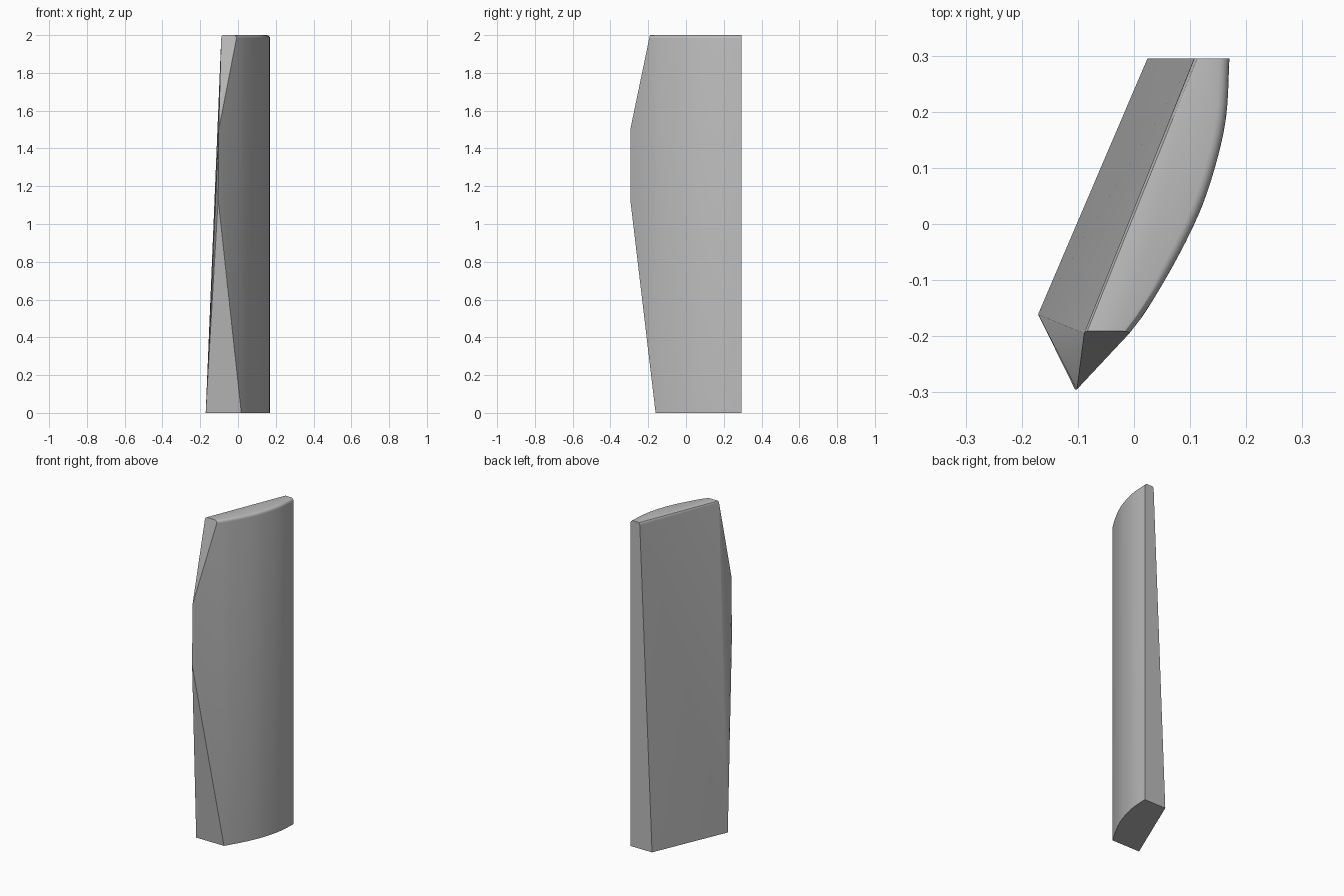
import bpy, bmesh, math

cube = bpy.data.objects.get("Cube")
if cube:
    bpy.data.objects.remove(cube, do_unlink=True)

grey = bpy.data.materials.new("plain grey")
grey.use_nodes = True
colour = (0.5, 0.5, 0.5, 1)
grey.diffuse_color = colour
grey.node_tree.nodes["Principled BSDF"].inputs["Base Color"].default_value = colour

# Plan of the bulging outer side, as (x, y) from the front to the back
OUTER = [(-0.105, -0.295), (-0.005, -0.191), (0.055, -0.1), (0.113, 0.012),
         (0.144, 0.1), (0.164, 0.19), (0.17, 0.295)]


def outer_x(y):
    """Smooth interpolation of the outer plan curve."""
    n = len(OUTER)
    slopes = []
    for i in range(n):
        a, b = OUTER[max(i - 1, 0)], OUTER[min(i + 1, n - 1)]
        slopes.append((b[0] - a[0]) / (b[1] - a[1]))
    for i in range(n - 1):
        (x0, y0), (x1, y1) = OUTER[i], OUTER[i + 1]
        if y <= y1 + 1e-6:
            h = y1 - y0
            t = (y - y0) / h
            return ((2*t**3 - 3*t*t + 1) * x0 + (t**3 - 2*t*t + t) * h * slopes[i]
                    + (3*t*t - 2*t**3) * x1 + (t**3 - t*t) * h * slopes[i + 1])
    return OUTER[-1][0]


def outer_row(y_front, z, inset, steps=18):
    return [(outer_x(y) - inset, y, z)
            for y in (y_front + (0.295 - y_front) * i / steps for i in range(steps + 1))]


# Foot outline and the two corners of the front ridge
points = outer_row(-0.161, 0, 0)
points += [(-0.171, -0.161, 0), (0.024, 0.295, 0)]
points += [(-0.105, -0.295, 1.13), (-0.102, -0.295, 1.5)]

# Rounded top rim along both long sides
R = 0.018
for k in range(5):
    a = math.radians(22.5 * k)
    inset, z = R * (1 - math.cos(a)), 2 - R * (1 - math.sin(a))
    front = -0.191 - (2 - z) * 0.21
    points += outer_row(front, z, inset)
    points += [(-0.089 + inset * 0.5, front, z), (0.107 + inset * 0.5, 0.295, z)]

# The blade is convex, so its skin is the hull of these outlines
bm = bmesh.new()
for p in points:
    bm.verts.new(p)
hull = bmesh.ops.convex_hull(bm, input=bm.verts[:])
loose = {v for v in hull["geom_interior"] + hull["geom_unused"]
         if isinstance(v, bmesh.types.BMVert) and v.is_valid and not v.link_faces}
bmesh.ops.delete(bm, geom=list(loose), context="VERTS")
bmesh.ops.dissolve_limit(bm, angle_limit=math.radians(0.3),
                         verts=bm.verts[:], edges=bm.edges[:])
bmesh.ops.recalc_face_normals(bm, faces=bm.faces[:])

mesh = bpy.data.meshes.new("blade")
bm.to_mesh(mesh)
bm.free()
mesh.materials.append(grey)
blade = bpy.data.objects.new("blade", mesh)
bpy.context.collection.objects.link(blade)
bpy.ops.object.select_all(action="DESELECT")
blade.select_set(True)
bpy.context.view_layer.objects.active = blade
bpy.ops.object.shade_smooth_by_angle(angle=math.radians(25))
